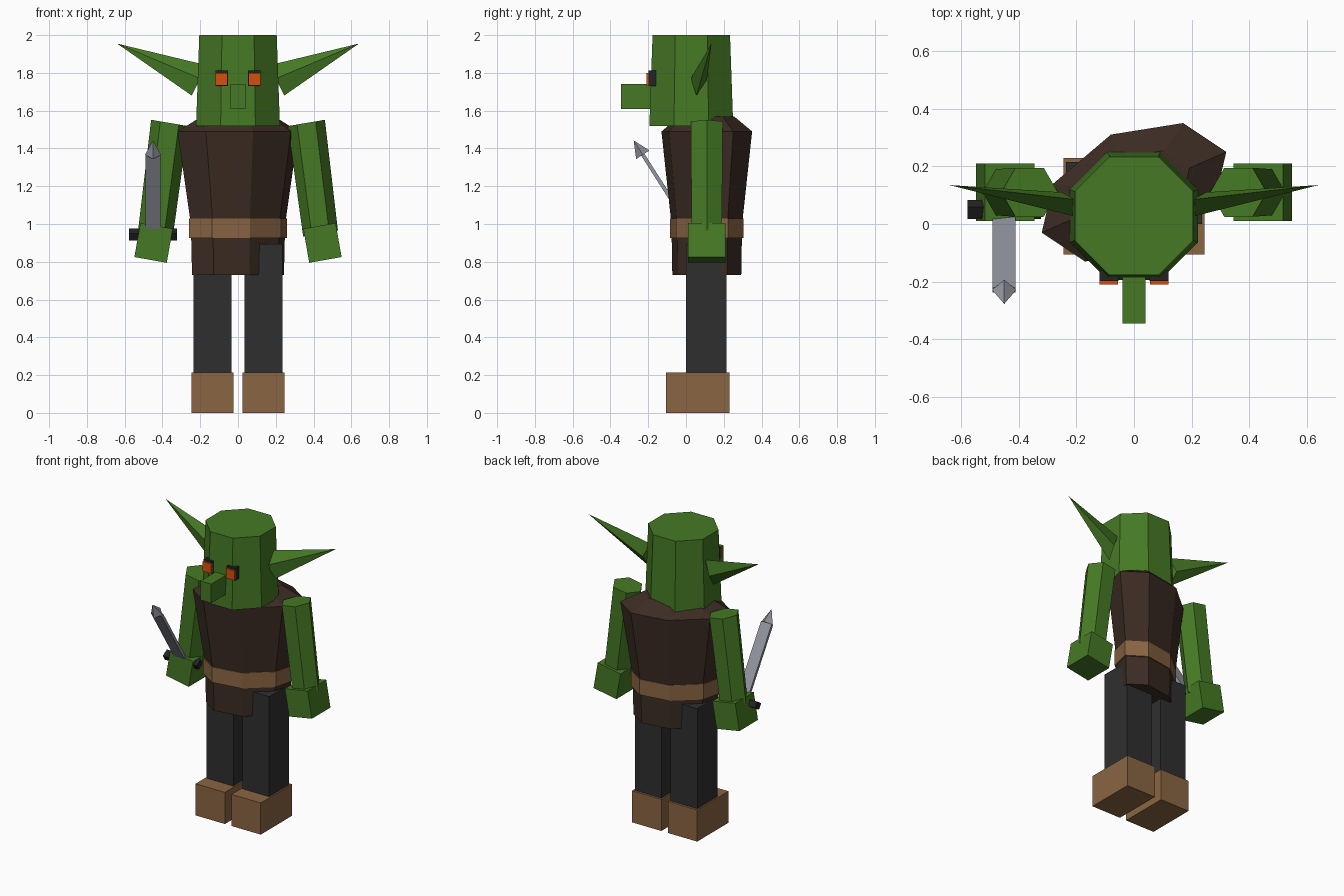
import bpy, bmesh
from math import cos, sin, pi, radians
from mathutils import Vector, Matrix

cube = bpy.data.objects.get("Cube")
if cube:
    bpy.data.objects.remove(cube)


def material(name, r, g, b):
    lin = [((c / 255 + 0.055) / 1.055) ** 2.4 for c in (r, g, b)] + [1]
    m = bpy.data.materials.new(name)
    m.use_nodes = True
    m.diffuse_color = lin
    m.node_tree.nodes["Principled BSDF"].inputs["Base Color"].default_value = lin
    return m


skin = material("green skin", 69, 121, 36)
tunic = material("dark brown tunic", 60, 44, 35)
leather = material("tan leather", 138, 101, 67)
cloth = material("charcoal cloth", 47, 47, 48)
black = material("black", 36, 36, 38)
steel = material("steel", 148, 151, 161)
orange = material("orange", 214, 80, 12)


def finish(bm, name, mat):
    bmesh.ops.recalc_face_normals(bm, faces=bm.faces)
    mesh = bpy.data.meshes.new(name)
    bm.to_mesh(mesh)
    bm.free()
    mesh.materials.append(mat)
    obj = bpy.data.objects.new(name, mesh)
    bpy.context.collection.objects.link(obj)
    return obj


def box(name, mat, centre, size, tilt=None):
    """Box by centre and size, with an optional rotation matrix."""
    bm = bmesh.new()
    m = Matrix.Translation(centre) @ (tilt or Matrix()) @ Matrix.Diagonal((*size, 1))
    bmesh.ops.create_cube(bm, size=1, matrix=m)
    return finish(bm, name, mat)


def loft(name, mat, rings, tip=None):
    """Skin rings of points; close with a flat cap or a pointed tip."""
    bm = bmesh.new()
    loops = [[bm.verts.new(p) for p in ring] for ring in rings]
    n = len(loops[0])
    for a, b in zip(loops, loops[1:]):
        for i in range(n):
            j = (i + 1) % n
            bm.faces.new((a[i], a[j], b[j], b[i]))
    bm.faces.new(loops[0])
    if tip:
        point = bm.verts.new(tip)
        for i in range(n):
            bm.faces.new((loops[-1][i], loops[-1][(i + 1) % n], point))
    else:
        bm.faces.new(loops[-1])
    return finish(bm, name, mat)


def ngon(n, r, centre, phase=0.0, slope=0.0):
    x, y, z = centre
    pts = [(r * cos(phase + 2 * pi * i / n), r * sin(phase + 2 * pi * i / n)) for i in range(n)]
    return [(x + u, y + v, z + slope * u) for u, v in pts]


# Head and nose
loft("head", skin, [ngon(8, r / cos(pi / 8), (0, 0.028, z), pi / 8)
                    for z, r in ((1.52, 0.222), (2.0, 0.205))])
box("nose", skin, (0, -0.235, 1.675), (0.08, 0.22, 0.13))

# Torso and belt share a skewed octagon, symmetric under a half turn
half = [(0.28, -0.03), (0.32, 0.14), (0.17, 0.24), (-0.08, 0.2)]
outline = half + [(-x, -y) for x, y in half]


def torso_ring(z, s):
    return [(x * s, 0.11 + y * s, z) for x, y in outline]


loft("torso", tunic, [torso_ring(*p) for p in
                      ((0.73, 0.76), (1.0, 0.78), (1.49, 1.0), (1.57, 0.6))])
loft("belt", leather, [torso_ring(0.925, 0.81), torso_ring(1.03, 0.81)])

# Paired parts
for s, side in ((1, "left"), (-1, "right")):
    box(side + "_leg", cloth, (s * 0.135, 0.107, 0.52), (0.2, 0.215, 0.75))
    box(side + "_foot", leather, (s * 0.135, 0.062, 0.1075), (0.22, 0.335, 0.215))

    arm = [ngon(6, 0.098, (s * 0.362, 0.11, 1.535), 0, s * 0.17),
           ngon(6, 0.092, (s * 0.437, 0.11, 0.95), 0, s * 0.17)]
    loft(side + "_arm", skin, arm)
    box(side + "_hand", skin, (s * 0.447, 0.11, 0.9), (0.174, 0.2, 0.183),
        Matrix.Rotation(radians(-10 * s), 4, "Y"))

    ear = [(0.205, 0.085, 1.85), (0.2, 0.025, 1.77), (0.245, 0.055, 1.68), (0.25, 0.11, 1.76)]
    loft(side + "_ear", skin, [[(s * x, y, z) for x, y, z in ear]], (s * 0.64, 0.135, 1.955))

    box(side + "_eye_socket", black, (s * 0.087, -0.179, 1.771), (0.066, 0.038, 0.082))
    box(side + "_eye", orange, (s * 0.087, -0.19, 1.767), (0.064, 0.04, 0.066))

# Sword held in the right hand, leaning forward
lean = Matrix.Rotation(radians(32.5), 4, "X")
grip = Vector((-0.45, 0.04, 0.945))
place = Matrix.Translation(grip) @ lean
box("sword_guard", black, grip + Vector((0, 0.01, 0)), (0.255, 0.05, 0.042), lean)
box("sword_blade", steel, place @ Vector((0, 0, 0.25)), (0.08, 0.02, 0.5), lean)
loft("sword_tip", steel, [[place @ Vector(p) for p in ngon(4, 0.042, (0, 0, 0.5))]],
     place @ Vector((0, 0, 0.59)))
